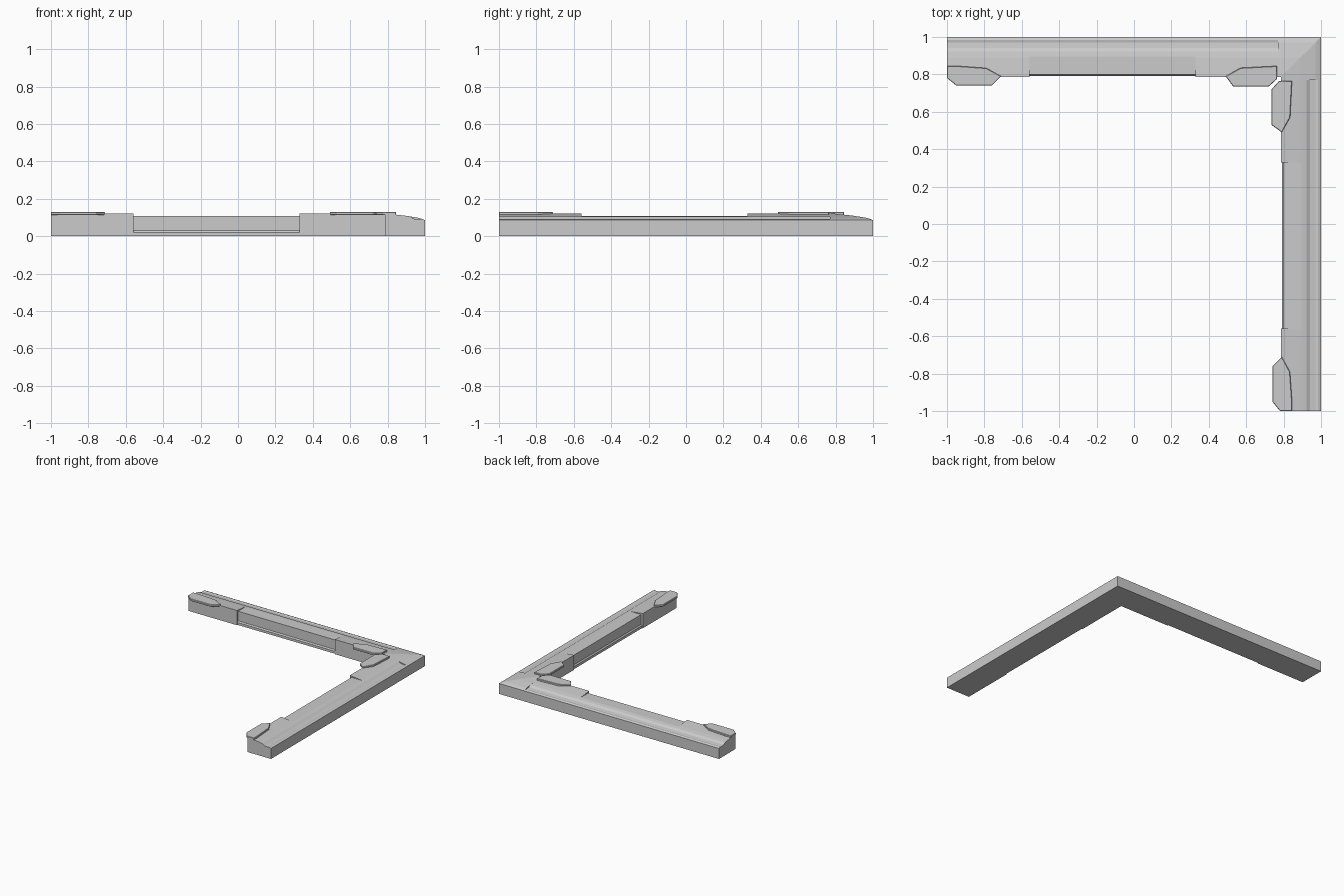
import bpy, bmesh

cube = bpy.data.objects.get("Cube")
if cube:
    bpy.data.objects.remove(cube, do_unlink=True)

grey = bpy.data.materials.new("light_grey")
grey.use_nodes = True
colour = (0.6, 0.6, 0.6, 1)
grey.diffuse_color = colour
grey.node_tree.nodes["Principled BSDF"].inputs["Base Color"].default_value = colour

# Cross-sections: (distance from the outer edge, height)
BASE = [(0, 0), (0, .086)]
GROOVE = [(.015, .092), (.03, .089), (.06, .093), (.078, .104), (.11, .11)]
SLOPE = [(.015, .092), (.03, .097), (.06, .102), (.078, .105), (.11, .11)]
WALL = [(.215, .121), (.215, .03), (.215, .02), (.215, 0)]
CUT_WALL = [(.2, .109), (.2, .03), (.208, .02), (.208, 0)]

plain = BASE + GROOVE + WALL
recessed = BASE + GROOVE[:-1] + [(.105, .109)] + CUT_WALL
corner = BASE + SLOPE + WALL


def finish(name, bm):
    bmesh.ops.remove_doubles(bm, verts=bm.verts[:], dist=1e-5)
    bmesh.ops.dissolve_degenerate(bm, edges=bm.edges[:], dist=1e-5)
    bmesh.ops.recalc_face_normals(bm, faces=bm.faces[:])
    mesh = bpy.data.meshes.new(name)
    bm.to_mesh(mesh)
    bm.free()
    mesh.materials.append(grey)
    ob = bpy.data.objects.new(name, mesh)
    bpy.context.collection.objects.link(ob)
    return ob


def place(along, depth, z, swap):
    """The side arm is the back arm with x and y exchanged."""
    p = (along, 1 - depth)
    return (p[1], p[0], z) if swap else (p[0], p[1], z)


def add_arm(bm, swap):
    sections = [(-1, plain), (-.56, plain), (-.56, recessed), (.33, recessed),
                (.33, plain), (.77, plain), (.77, corner), (None, corner)]
    rings = []
    for t, profile in sections:
        # the last section is mitred into the corner
        rings.append([bm.verts.new(place(1 - d if t is None else t, d, z, swap))
                      for d, z in profile])
    n = len(plain)
    for a, b in zip(rings, rings[1:]):
        for i in range(n):
            j = (i + 1) % n
            bm.faces.new((a[i], a[j], b[j], b[i]))
    bm.faces.new(rings[0])


# Corner frame: two arms sharing a mitre
bm = bmesh.new()
for swap in (False, True):
    add_arm(bm, swap)
finish("corner_frame", bm)

# Overhanging pads: (position along the arm, distance from the outer edge)
PADS = {
    "end_pad": [(-1, .155), (-.96, .154), (-.79, .166), (-.71, .21),
                (-.76, .26), (-.95, .26), (-1, .22)],
    "corner_pad": [(.765, .155), (.57, .165), (.49, .21), (.53, .265),
                   (.72, .265), (.765, .225)],
}
for swap, arm in ((False, "back"), (True, "side")):
    for name, outline in PADS.items():
        bm = bmesh.new()
        low, high = [[bm.verts.new(place(t, d, z, swap)) for t, d in outline]
                     for z in (.112, .13)]
        bm.faces.new(low)
        bm.faces.new(high)
        for i in range(len(outline)):
            j = (i + 1) % len(outline)
            bm.faces.new((low[i], low[j], high[j], high[i]))
        pad = finish(arm + "_" + name, bm)
        bevel = pad.modifiers.new("soft_edge", "BEVEL")
        bevel.width = .003
        bevel.segments = 1
